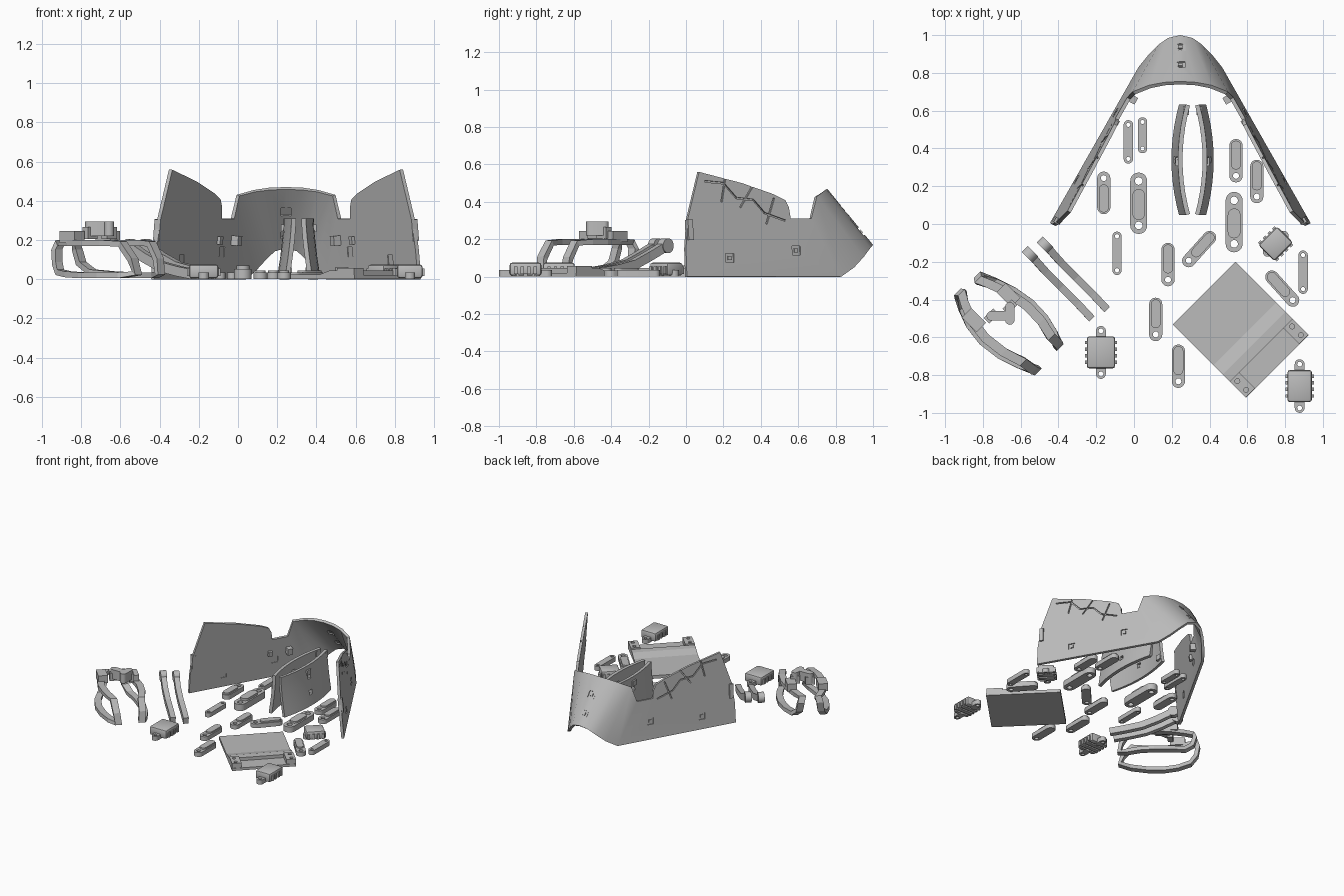
import bpy, bmesh, math
from mathutils import Vector, Matrix

if "Cube" in bpy.data.objects:
    bpy.data.objects.remove(bpy.data.objects["Cube"], do_unlink=True)

GREY = 0.5
mat = bpy.data.materials.new("plain grey")
mat.use_nodes = True
mat.diffuse_color = (GREY, GREY, GREY, 1)
mat.node_tree.nodes["Principled BSDF"].inputs["Base Color"].default_value = (GREY, GREY, GREY, 1)
CX = 0.245  # symmetry line of the shell


def make(name, bm):
    bmesh.ops.recalc_face_normals(bm, faces=bm.faces)
    mesh = bpy.data.meshes.new(name)
    bm.to_mesh(mesh)
    bm.free()
    ob = bpy.data.objects.new(name, mesh)
    bpy.context.collection.objects.link(ob)
    mesh.materials.append(mat)
    return ob


def activate(ob):
    bpy.ops.object.select_all(action='DESELECT')
    ob.select_set(True)
    bpy.context.view_layer.objects.active = ob


def smooth(ob):
    activate(ob)
    bpy.ops.object.shade_smooth_by_angle(angle=math.radians(35))


def apply(ob, kind, **settings):
    activate(ob)
    mod = ob.modifiers.new(kind.lower(), kind)
    for key, value in settings.items():
        setattr(mod, key, value)
    bpy.ops.object.modifier_apply(modifier=mod.name)


def cut(ob, cutter):
    apply(ob, 'BOOLEAN', object=cutter, operation='DIFFERENCE', solver='EXACT')
    bpy.data.objects.remove(cutter, do_unlink=True)


def box(name, loc, size, axes=None):
    bm = bmesh.new()
    rot = Matrix(axes).transposed().to_4x4() if axes else Matrix()
    bmesh.ops.create_cube(bm, size=1, matrix=Matrix.Translation(loc) @ rot @ Matrix.Diagonal((*size, 1)))
    return make(name, bm)


def prism(name, outline, z0, z1):
    bm = bmesh.new()
    face = bm.faces.new([bm.verts.new((x, y, z0)) for x, y in outline])
    top = bmesh.ops.extrude_face_region(bm, geom=[face])["geom"]
    bmesh.ops.translate(bm, vec=(0, 0, z1 - z0), verts=[g for g in top if isinstance(g, bmesh.types.BMVert)])
    return make(name, bm)


def stadium(a, b, r, n=10):
    a, b = Vector(a), Vector(b)
    base = math.atan2(b.y - a.y, b.x - a.x)
    out = []
    for centre, start in ((b, base - math.pi / 2), (a, base + math.pi / 2)):
        out += [centre + r * Vector((math.cos(start + math.pi * i / n), math.sin(start + math.pi * i / n)))
                for i in range(n + 1)]
    return out


def hole(ob, p, r):
    cut(ob, prism("cutter", [(p[0] + r * math.cos(i * math.pi / 8), p[1] + r * math.sin(i * math.pi / 8))
                             for i in range(16)], -1, 1))


def sweep(name, pts, across, w, h, closed=False):
    """Rectangular bar following a path."""
    bm = bmesh.new()
    pts = [Vector(p) for p in pts]
    n, rings = len(pts), []
    for i, p in enumerate(pts):
        before = pts[i - 1] if i or closed else p
        after = pts[(i + 1) % n] if i < n - 1 or closed else p
        up = (after - before).cross(across).normalized()
        rings.append([bm.verts.new(p + across * w / 2 * s + up * h / 2 * t)
                      for s, t in ((1, 1), (1, -1), (-1, -1), (-1, 1))])
    for i in range(n if closed else n - 1):
        a, b = rings[i], rings[(i + 1) % n]
        for k in range(4):
            bm.faces.new((a[k], a[k - 1], b[k - 1], b[k]))
    if not closed:
        bm.faces.new(rings[0])
        bm.faces.new(rings[-1])
    return make(name, bm)


# Shell: two flat leaning sides joined by a sloped, rounded front
def side(y, z):
    return Vector((-0.448 + 0.568 * y + 0.1 * z, y, z))


low = [side(.83, 0)] + [Vector(p) for p in
       ((.08, .9, .05), (.13, .95, .105), (.18, .985, .152), (CX, 1, .17))]
high = [side(.70, .43)] + [Vector(p) for p in ((.08, .735, .455), (.16, .75, .467), (CX, .755, .47))]
edge = [(.67, .31), (.56, .31), (.55, .37), (.53, .41), (.47, .44), (.3, .5), (.07, .56), (.01, .31), (0, .15), (.005, 0)]
polys = [[low[0], high[0]] + [side(*p) for p in edge],
         [high[0], low[0], low[1]], [high[0], low[1], low[2]],
         [low[2], low[3], high[1], high[0]], [low[3], high[2], high[1]], [low[3], low[4], high[3], high[2]]]
bm = bmesh.new()
for s in (1, -1):
    for poly in polys:
        bm.faces.new([bm.verts.new((CX + s * (p.x - CX), p.y, p.z)) for p in poly])
bmesh.ops.remove_doubles(bm, verts=bm.verts, dist=0.0005)
shell = make("shell", bm)
front = min(shell.data.polygons, key=lambda f: abs(f.center.x - CX) - f.center.y)
apply(shell, 'SOLIDIFY', thickness=0.02, offset=-1 if front.normal.y > 0 else 1)

# Sockets, cracks and lugs on the shell
cracks = [((.1, .51), (.2, .5)), ((.2, .5), (.27, .42)), ((.27, .42), (.36, .41)), ((.36, .41), (.42, .34)),
          ((.42, .34), (.53, .3)), ((.21, .53), (.19, .4)), ((.36, .49), (.29, .37)), ((.47, .42), (.43, .28))]


def socket(p, n, t):
    axes = (n, t, n.cross(t))
    cut(shell, box("cutter", p, (.08, .05, .05), axes))
    box("socket_plate", p - n * .012, (.008, .054, .054), axes)
    box("socket_tab", p - n * .005, (.01, .022, .022), axes)


for s in (1, -1):
    def flip(v):
        return Vector((CX + s * (v.x - CX), v.y, v.z))
    n = Vector((-s, .568, .1)).normalized()
    t = Vector((.568 * s, 1, 0)).normalized()
    for y, z in ((.235, .1), (.59, .14)):
        socket(flip(side(y, z)), n, t)
    for a, b in cracks:
        pa, pb = flip(side(*a)), flip(side(*b))
        d = (pb - pa).normalized()
        cut(shell, box("cutter", (pa + pb) / 2, (.02, (pb - pa).length, .009), (n, d, n.cross(d))))
    axes = (n, t, n.cross(t))
    box("inner_lug", flip(side(.68, .2)) - n * .035, (.05, .04, .05), axes)
    box("middle_lug", flip(side(.55, .2)) - n * .025, (.025, .03, .04), axes)
    box("rear_lug", flip(side(.02, .25)) - n * .005, (.035, .03, .11), axes)
slope = Vector((0, .3, .245)).normalized()
for y in (.94, .845):
    socket(Vector((CX, y, .17 + (1 - y) * 1.224)), slope, Vector((1, 0, 0)))
smooth(shell)

# Two standing curved cheek plates
for s in (1, -1):
    bm = bmesh.new()
    bmesh.ops.create_grid(bm, x_segments=10, y_segments=6, size=1)
    for v in bm.verts:
        a, b = v.co.x, (v.co.y + 1) / 2
        x = .285 - .04 * (1 - a * a) - .035 * (1 - b) ** 1.5
        v.co = (.31 + s * (x - .31), .34 + .29 * a, .31 * b)
    plate = make("cheek_plate", bm)
    apply(plate, 'SOLIDIFY', thickness=.024, offset=0)
    for z in (.1, .22):
        cut(plate, box("cutter", (.31 - s * .07, .34, z), (.1, .035, .035)))
    for y, z, x in ((.33, .26, .075), (.6, .28, .035), (.6, .04, .05)):
        box("cheek_knob", (.31 - s * x, y, z), (.03, .045, .04))
    smooth(plate)

# Flat links: centre, length, width, angle, height
links = [(-.03, .435, .23, .05, 90, .035), (.045, .47, .19, .05, 90, .035), (-.16, .165, .225, .07, 90, .05),
         (.025, .11, .325, .09, 90, .07), (.54, .335, .23, .07, -90, .045), (.65, .225, .23, .07, -90, .045),
         (.53, .01, .32, .09, 90, .06), (-.09, -.155, .23, .05, 90, .035), (.18, -.215, .23, .07, -90, .045),
         (.345, -.133, .235, .07, 228, .045), (.785, -.342, .235, .07, -48, .045), (.895, -.255, .23, .05, 90, .035),
         (.115, -.505, .23, .07, -90, .045), (.235, -.753, .23, .07, -90, .045)]
for x, y, length, w, angle, h in links:
    c, r = Vector((x, y)), w / 2
    d = Vector((math.cos(math.radians(angle)), math.sin(math.radians(angle))))
    a, b = c - d * (length / 2 - r), c + d * (length / 2 - r)
    thin = w < .06
    link = prism("thin_link" if thin else "link", stadium(a, b, r), 0, h if thin else h * .75)
    hole(link, b, r * .45)
    if thin or w > .08:
        hole(link, a, r * .45)
    smooth(link)
    if not thin:
        shift = d * r
        start = a if w < .08 else a + shift * 1.4
        smooth(prism("link_pad", stadium(start, b - shift * 1.7, r * .75), .01, h))

# Connectors: ribbed blocks with lugs at both ends
for x, y, length, w, angle, reach in ((-.175, -.68, .17, .15, 90, .14), (.877, -.858, .17, .13, 90, .142),
                                      (.75, -.105, .14, .12, 45, .085)):
    c = Vector((x, y))
    d = Vector((math.cos(math.radians(angle)), math.sin(math.radians(angle))))
    e = Vector((-d.y, d.x))
    axes = ((*d, 0), (*e, 0), (0, 0, 1))
    body = box("connector_body", (x, y, .04), (length, w, .07), axes)
    apply(body, 'BEVEL', width=.014, segments=2)
    for k in (-1, 0, 1):
        cut(body, box("cutter", (*(c + d * k * .045), 0), (.015, 1, .03), axes))
    smooth(body)
    for s in (-1, 1):
        tip = c + d * s * (reach - .026)
        lug = prism("connector_lug", stadium(c + d * s * (length / 2 - .01), tip, .026), 0, .035)
        hole(lug, tip, .013)
        for k in (-1.5, -.5, .5, 1.5):
            box("connector_rib", (*(c + e * s * w / 2 + d * k * .035), .035), (.018, .02, .04), axes)

# Stepped tray, turned by 45 degrees
q = math.sqrt(.5)
u, v, mid = Vector((q, -q, 0)), Vector((q, q, 0)), Vector((.565, -.56, 0))
profile = ((-.275, 0), (.275, 0), (.275, .02), (.155, .02), (.155, .045), (.1, .045), (.03, .025), (-.275, .025))
bm = bmesh.new()
ends = [[bm.verts.new(mid + u * a + v * s * .235 + Vector((0, 0, z))) for a, z in profile] for s in (-1, 1)]
for end in ends:
    bm.faces.new(end)
for i in range(len(profile)):
    bm.faces.new((ends[0][i - 1], ends[0][i], ends[1][i], ends[1][i - 1]))
make("tray", bm)
for s in (-1, 1):
    ear = box("tray_ear", mid + u * .212 + v * s * .2 + Vector((0, 0, .03)), (.12, .07, .055), (u, v, (0, 0, 1)))
    for k in (.18, .245):
        hole(ear, mid + u * k + v * s * .205, .013)

# Two rising arms with a round boss
for dx, dy in ((0, 0), (-.08, -.05)):
    path = ((-.145, -.45, .025), (-.22, -.37, .04), (-.31, -.28, .065), (-.39, -.2, .11), (-.47, -.11, .165))
    pts = [Vector((x + dx, y + dy, z)) for x, y, z in path]
    sweep("arm", pts, Vector((q, q, 0)), .04, .05)
    bm = bmesh.new()
    turn = Vector((0, 0, 1)).rotation_difference(Vector((q, q, 0))).to_matrix().to_4x4()
    bmesh.ops.create_cone(bm, cap_ends=True, segments=20, radius1=.04, radius2=.04, depth=.045,
                          matrix=Matrix.Translation(pts[-1]) @ turn)
    smooth(make("arm_boss", bm))

# Two curved loop brackets with raised lugs
loop = ((0, .15), (.03, .08), (.12, .035), (.3, .025), (.5, .02), (.7, .02), (.88, .02), (1, .03),
        (.97, .1), (.87, .18), (.7, .185), (.5, .185), (.3, .185), (.12, .185), (.02, .185))
for start, ctrl, end, inward in (((-.82, -.28), (-.49, -.38), (-.40, -.645), (-1, -1)),
                                 ((-.925, -.37), (-.88, -.665), (-.515, -.775), (1, 1))):
    S, C, T = Vector(start), Vector(ctrl), Vector(end)
    into = Vector(inward) * q

    def bend(k):
        return S * (1 - k) ** 2 + C * 2 * k * (1 - k) + T * k * k
    pts = [Vector((*(bend(k) + into * (.02 if z > .15 else 0)), z)) for k, z in loop]
    sweep("loop_bracket", pts, Vector((q, q, 0)), .05, .03, True)
    root = bend(.3) + into * .03
    knee = root + into * .06 + Vector((.05, -.02))
    turn = ((*into, 0), (-into.y, into.x, 0), (0, 0, 1))
    box("bracket_foot", (*root, .215), (.07, .11, .06), turn)
    box("bracket_knee", (*knee, .235), (.07, .04, .06), turn)
    reach = Vector((0, -.07)) if inward[0] < 0 else Vector((.07, 0))
    smooth(prism("bracket_lug", stadium(knee, knee + reach, .025), .22, .295))
